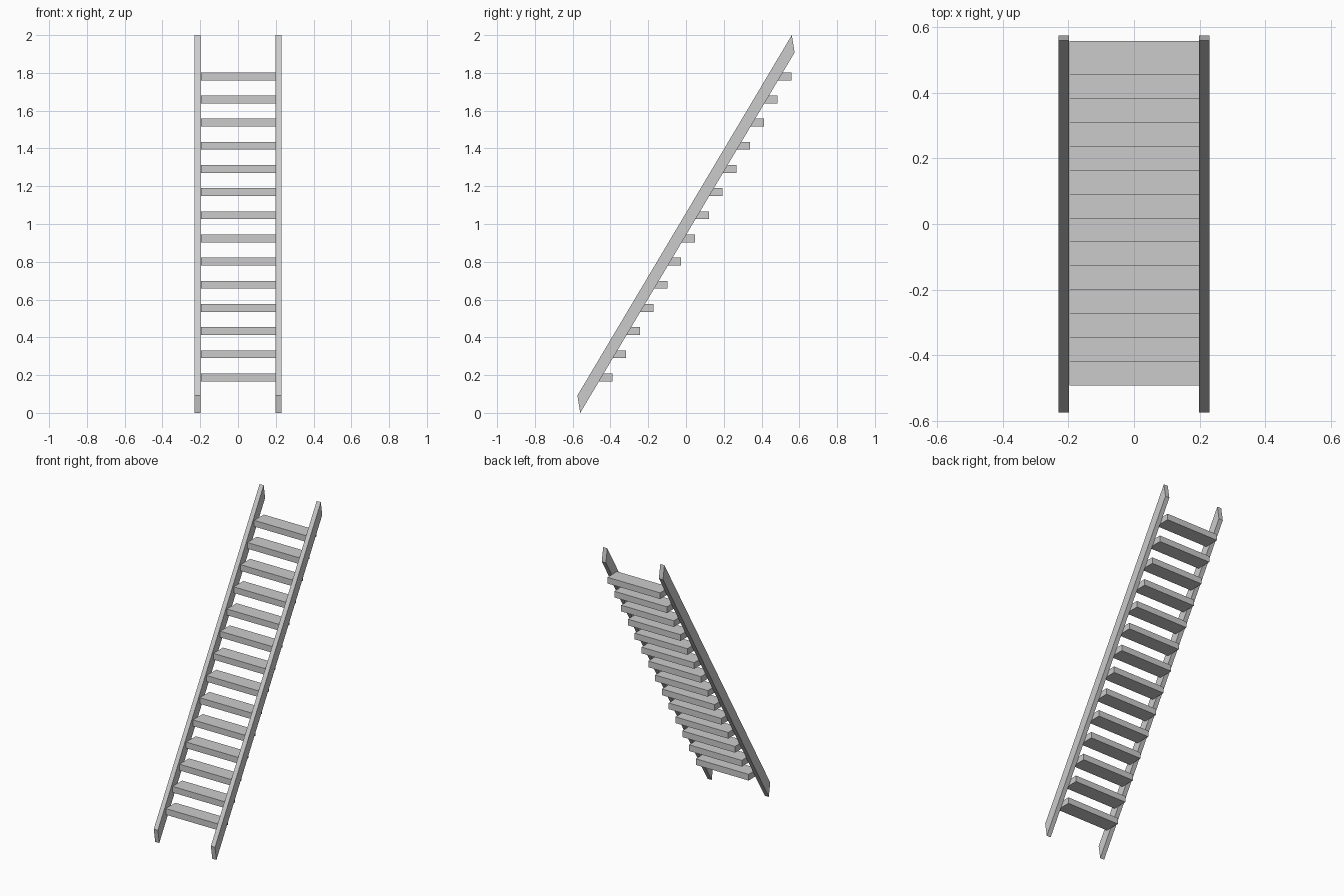
import bpy
import bmesh

if "Cube" in bpy.data.objects:
    bpy.data.objects.remove(bpy.data.objects["Cube"], do_unlink=True)

GREY = (0.6, 0.6, 0.6, 1.0)
grey = bpy.data.materials.new("light grey")
grey.use_nodes = True
grey.diffuse_color = GREY
grey.node_tree.nodes["Principled BSDF"].inputs["Base Color"].default_value = GREY


def extrude_profile(name, profile, x0, x1):
    """Solid from a (y, z) outline swept along x."""
    bm = bmesh.new()
    face = bm.faces.new([bm.verts.new((x0, y, z)) for y, z in profile])
    swept = bmesh.ops.extrude_face_region(bm, geom=[face])["geom"]
    verts = [v for v in swept if isinstance(v, bmesh.types.BMVert)]
    bmesh.ops.translate(bm, verts=verts, vec=(x1 - x0, 0, 0))
    bmesh.ops.recalc_face_normals(bm, faces=bm.faces)
    mesh = bpy.data.meshes.new(name)
    bm.to_mesh(mesh)
    bm.free()
    mesh.materials.append(grey)
    obj = bpy.data.objects.new(name, mesh)
    bpy.context.collection.objects.link(obj)
    return obj


# Sloping side rails with angled ends
rail = [(-0.575, 0.092), (-0.56, 0.0), (0.575, 1.908), (0.56, 2.0)]
extrude_profile("left_rail", rail, 0.199, 0.23)
extrude_profile("right_rail", rail, -0.23, -0.199)

# Flat treads climbing between the rails
TREADS = 14
DEPTH, THICKNESS = 0.103, 0.042
for i in range(TREADS):
    t = i / (TREADS - 1)
    y = -0.493 + 0.948 * t
    z = 0.167 + 1.594 * t
    tread = [(y, z), (y + DEPTH, z), (y + DEPTH, z + THICKNESS), (y, z + THICKNESS)]
    extrude_profile(f"tread_{i + 1}", tread, -0.197, 0.199)
